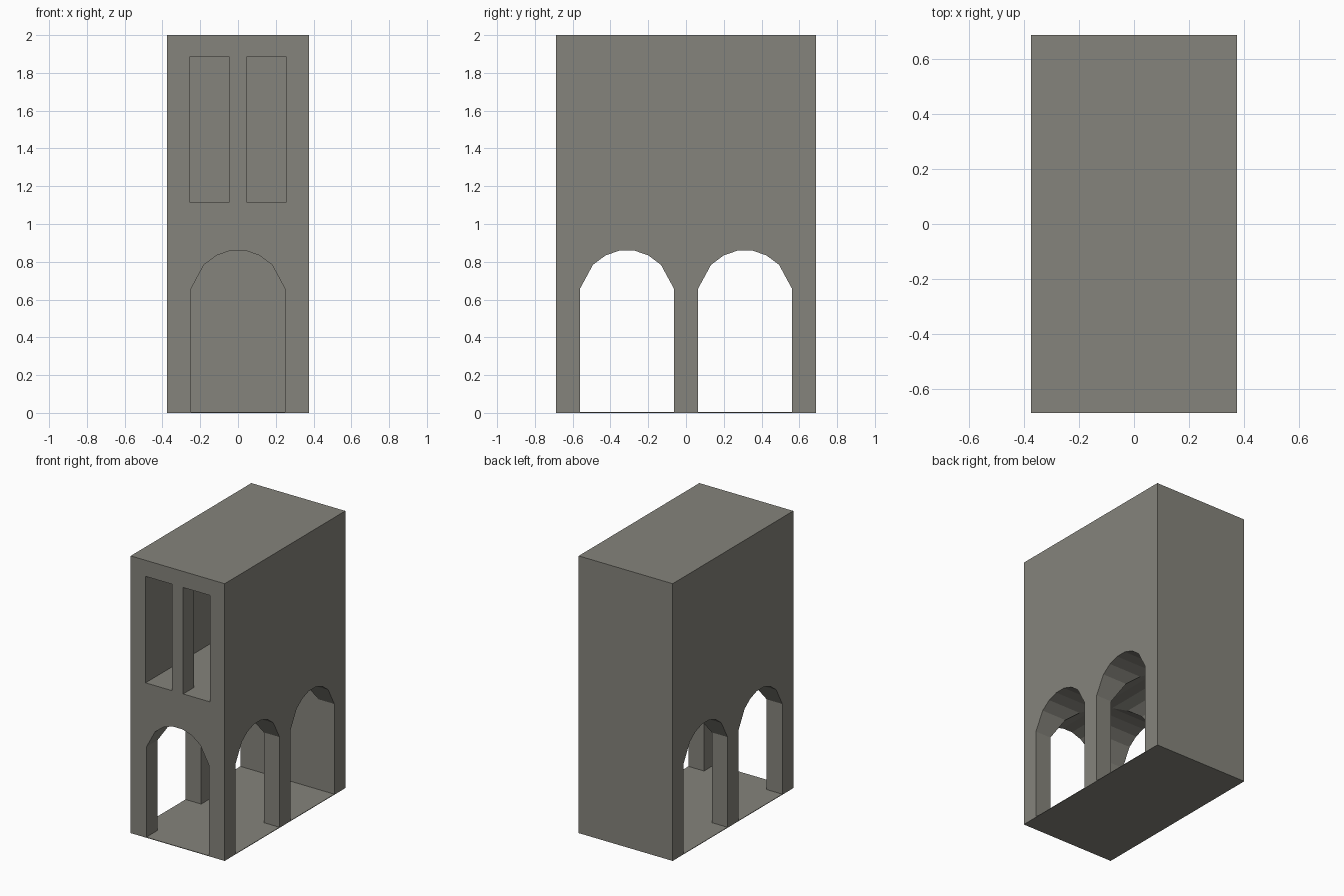
import bpy
import bmesh
from mathutils import Matrix, Vector

cube = bpy.data.objects.get("Cube")
if cube:
    bpy.data.objects.remove(cube, do_unlink=True)

W, L, H = 0.375, 0.6875, 2.0      # half width, half length, height
WALL, FLOOR = 0.125, 0.004
BAY = 0.3125                      # bay centre along the length

stone = bpy.data.materials.new("warm grey stone")
stone.use_nodes = True
colour = (0.235, 0.23, 0.2, 1)
stone.diffuse_color = colour
stone.node_tree.nodes["Principled BSDF"].inputs["Base Color"].default_value = colour


def finish(name, bm, helper=False):
    bmesh.ops.recalc_face_normals(bm, faces=bm.faces)
    mesh = bpy.data.meshes.new(name)
    bm.to_mesh(mesh)
    bm.free()
    mesh.materials.append(stone)
    obj = bpy.data.objects.new(name, mesh)
    bpy.context.scene.collection.objects.link(obj)
    if helper:
        obj.hide_render = True
        obj.hide_viewport = True
    return obj


def box(name, lo, hi, helper=False):
    lo, hi = Vector(lo), Vector(hi)
    bm = bmesh.new()
    bmesh.ops.create_cube(bm, size=1)
    bmesh.ops.scale(bm, vec=hi - lo, verts=bm.verts)
    bmesh.ops.translate(bm, vec=(lo + hi) / 2, verts=bm.verts)
    return finish(name, bm, helper)


def arch_tunnel(name, start, end, turn=False, offset=0):
    """Arched prism running along y, or along x when turned."""
    half = [(0.25, FLOOR), (0.25, 0.655), (0.18, 0.784), (0.113, 0.834), (0.04, 0.859)]
    outline = half + [(-x, z) for x, z in reversed(half)]
    bm = bmesh.new()
    face = bm.faces.new([bm.verts.new((x, start, z)) for x, z in outline])
    ext = bmesh.ops.extrude_face_region(bm, geom=[face])["geom"]
    verts = [v for v in ext if isinstance(v, bmesh.types.BMVert)]
    bmesh.ops.translate(bm, vec=(0, end - start, 0), verts=verts)
    if turn:
        bmesh.ops.transform(bm, matrix=Matrix.Rotation(-1.5707963, 4, 'Z'), verts=bm.verts)
    bmesh.ops.translate(bm, vec=(0, offset, 0), verts=bm.verts)
    return finish(name, bm, True)


# Solid tower block
tower = box("tower", (-W, -L, 0), (W, L, H))

# Crossing arched passages on the ground storey
cutters = [arch_tunnel("nave_cutter", -L - 0.1, L - WALL)]
for side, label in ((-1, "front"), (1, "rear")):
    cutters.append(arch_tunnel(label + "_bay_cutter", -W - 0.1, W + 0.1, True, side * BAY))

# Upper chamber and its two front windows
ROOM, LOW, HIGH = 0.256, 1.116, 1.884
cutters.append(box("chamber_cutter", (-ROOM, WALL - L, LOW), (ROOM, L - WALL, HIGH), True))
for side, label in ((-1, "right"), (1, "left")):
    xs = sorted((side * 0.044, side * ROOM))
    cutters.append(box(label + "_window_cutter", (xs[0], -L - 0.1, LOW),
                       (xs[1], WALL - L + 0.01, HIGH), True))

for cutter in cutters:
    mod = tower.modifiers.new(cutter.name, 'BOOLEAN')
    mod.operation = 'DIFFERENCE'
    mod.solver = 'EXACT'
    mod.object = cutter
